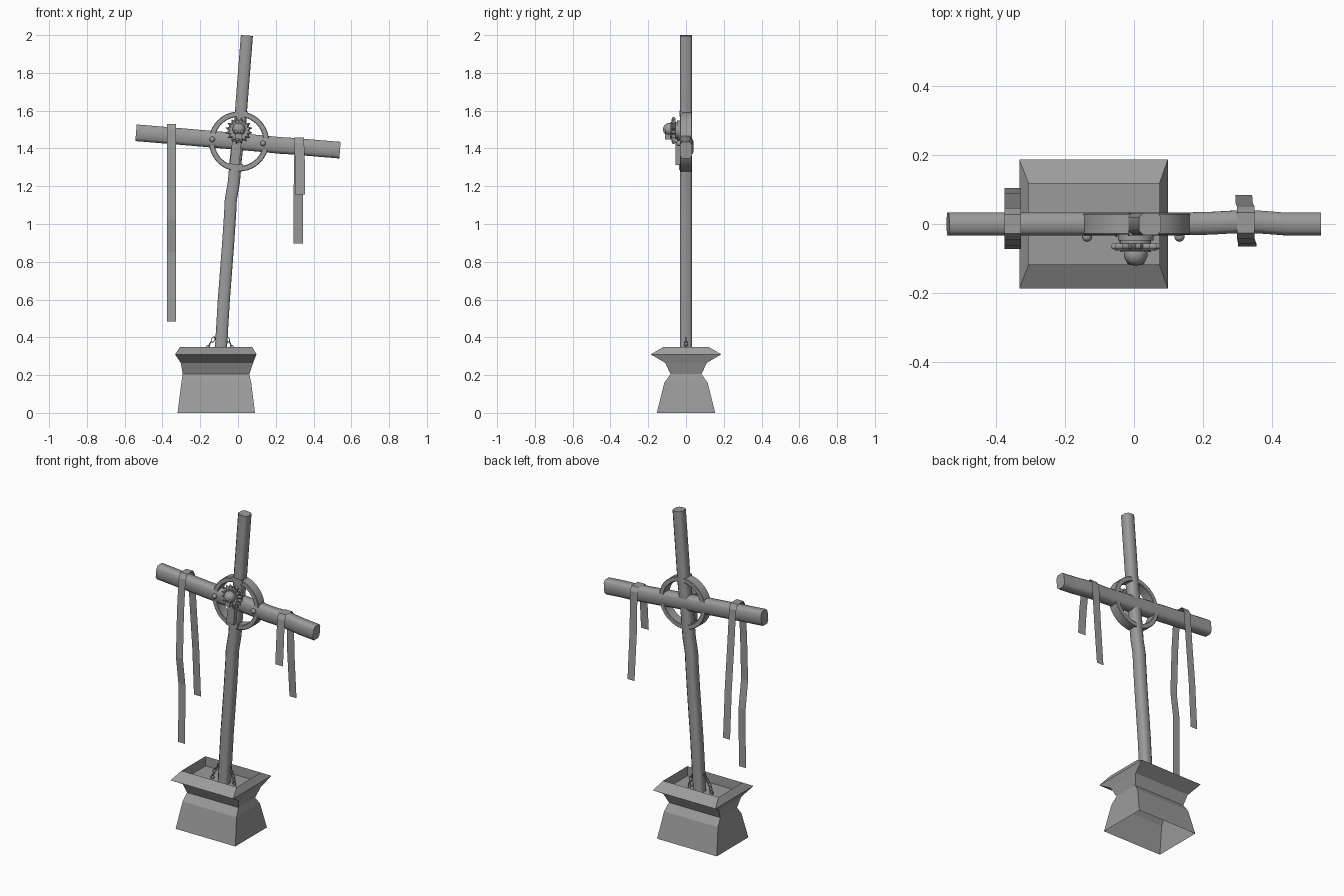
import bpy, bmesh, math
from mathutils import Vector, Matrix

if "Cube" in bpy.data.objects:
    bpy.data.objects.remove(bpy.data.objects["Cube"])


def make(name, verts, faces, smooth=None):
    me = bpy.data.meshes.new(name)
    me.from_pydata([tuple(v) for v in verts], [], faces)
    bm = bmesh.new()
    bm.from_mesh(me)
    bmesh.ops.recalc_face_normals(bm, faces=bm.faces)
    bm.to_mesh(me)
    bm.free()
    ob = bpy.data.objects.new(name, me)
    bpy.context.collection.objects.link(ob)
    if smooth:
        bpy.ops.object.select_all(action='DESELECT')
        ob.select_set(True)
        bpy.context.view_layer.objects.active = ob
        bpy.ops.object.shade_smooth_by_angle(angle=math.radians(smooth))
    return ob


def skin(name, rings, caps=(True, True), closed=False, smooth=None):
    n, m = len(rings[0]), len(rings)
    faces = [(i * n + j, i * n + (j + 1) % n,
              (i + 1) % m * n + (j + 1) % n, (i + 1) % m * n + j)
             for i in range(m if closed else m - 1) for j in range(n)]
    if not closed:
        if caps[0]:
            faces.append(tuple(range(n)))
        if caps[1]:
            faces.append(tuple((m - 1) * n + j for j in range(n)))
    return make(name, [v for r in rings for v in r], faces, smooth)


def timber(name, path, a, b, up, c=.62):
    """Sweep a chamfered rectangle (half sizes a, b) along a path."""
    sec = [(1, c), (c, 1), (-c, 1), (-1, c), (-1, -c), (-c, -1), (c, -1), (1, -c)]
    pts = [Vector(p) for p in path]
    rings = []
    for i, p in enumerate(pts):
        t = (pts[min(i + 1, len(pts) - 1)] - pts[max(i - 1, 0)]).normalized()
        y = Vector(up)
        s = t.cross(y).normalized()
        rings.append([p + s * a * u + y * b * v for u, v in sec])
    return skin(name, rings, smooth=60)


def lathe_y(name, cx, cz, profile, n=32, closed=False, smooth=35, wob=None):
    """Revolve (radius, y) pairs around an axis parallel to y."""
    rings = []
    for r, y in profile:
        rings.append([(cx + r * (wob(k) if wob else 1) * math.cos(2 * math.pi * k / n), y,
                       cz + r * (wob(k) if wob else 1) * math.sin(2 * math.pi * k / n))
                      for k in range(n)])
    return skin(name, rings, closed=closed, smooth=smooth)


def ball(name, loc, scale, seg=14):
    bpy.ops.mesh.primitive_uv_sphere_add(segments=seg, ring_count=seg // 2 + 1, radius=1, location=loc)
    ob = bpy.context.object
    ob.name, ob.scale = name, scale
    bpy.ops.object.shade_smooth()
    return ob


def box(name, loc, size, tilt=0.0):
    bpy.ops.mesh.primitive_cube_add(size=1, location=loc, rotation=(0, tilt, 0))
    ob = bpy.context.object
    ob.name, ob.scale = name, size
    return ob


# Stone base: hollow below, shallow basin on top
levels = [(-.32, .09, .155, 0), (-.30, .07, .115, .16), (-.293, .06, .082, .205),
          (-.303, .08, .11, .265), (-.333, .098, .187, .31), (-.306, .074, .118, .35),
          (-.306, .074, .118, .29)]
skin("base", [[(l, -y, z), (r, -y, z), (r, y, z), (l, y, z)] for l, r, y, z in levels],
     caps=(False, True))

# Leaning post and crossbeam
timber("post", [(-.094, 0, .28), (-.075, 0, .6), (-.052, 0, .9), (-.042, 0, 1.05), (-.038, 0, 1.13),
                (-.022, 0, 1.22), (-.012, 0, 1.34), (.012, 0, 1.55), (.03, 0, 1.78), (.047, 0, 1.998)],
       .032, .032, (0, 1, 0))
timber("crossbeam", [(-.54, 0, 1.483), (-.3, 0, 1.463), (0, 0, 1.437), (.12, 0, 1.426), (.22, .002, 1.416),
                     (.29, .006, 1.412), (.36, .006, 1.406), (.44, 0, 1.399), (.54, 0, 1.391)],
       .044, .033, (0, 1, 0))

# Wheel ring with a flat band section
lathe_y("ring", .005, 1.437, [(.130, -.028), (.133, -.031), (.156, -.031), (.159, -.028),
                              (.159, .028), (.156, .031), (.133, .031), (.130, .028)],
        n=40, closed=True)

# Front clamp plates on the post
box("lower_plate", (-.012, -.042, 1.375), (.05, .026, .12), .09)
box("upper_clamp", (.018, -.027, 1.585), (.068, .016, .025), .09)
box("lower_clamp", (-.014, -.03, 1.305), (.076, .016, .03), .09)

# Bolts where ring and beam meet
for i, (x, z) in enumerate([(-.136, 1.448), (.132, 1.427)]):
    ball(f"bolt_{i}", (x, -.037, z), (.015, .015, .015), 10)

# Spiked badge with skull
lathe_y("badge_back", .005, 1.495, [(.052, -.03), (.052, -.048)], n=24)
lathe_y("badge_spikes", .005, 1.495, [(.06, -.056), (.066, -.062), (.066, -.07), (.055, -.077)],
        n=32, smooth=None, wob=lambda k: 1.1 if k % 2 else .82)
lathe_y("badge_hub", .005, 1.495, [(.045, -.045), (.045, -.082)], n=24)
ball("skull_cranium", (.005, -.087, 1.502), (.035, .035, .034))
box("skull_jaw", (.004, -.094, 1.464), (.034, .034, .03), .08)
for s in (-1, 1):
    ball("skull_eye_rim", (.005 + s * .015, -.112, 1.49), (.011, .007, .010), 10)


# Cloth strips draped over the beam (single sheets)
def strip(name, path):
    v, f = [], []
    for i, (l, r, y, z) in enumerate(path):
        v += [(l, y, z), (r, y, z)]
        if i:
            f.append((2 * i - 2, 2 * i - 1, 2 * i + 1, 2 * i))
    make(name, v, f)


L, R = -.376, -.328
strip("left_strip", [(L, R, y, z) for y, z in
      [(-.05, .485), (-.048, .85), (-.072, 1.02), (-.062, 1.3), (-.046, 1.5), (-.028, 1.53),
       (.028, 1.53), (.046, 1.5), (.062, 1.3), (.088, 1.02), (.105, .72)]])
strip("right_strip", [(.302, .355, -.066, 1.155), (.302, .355, -.056, 1.3), (.299, .35, -.042, 1.43),
                      (.299, .35, -.026, 1.457), (.299, .35, .034, 1.457), (.299, .35, .05, 1.43),
                      (.295, .345, .06, 1.2), (.295, .343, .084, .897)])

# Chains anchoring the post in the basin
for s, (x0, x1) in ((-1, (-.112, -.175)), (1, (-.07, -.025))):
    for i in range(6):
        t = i / 5
        bpy.ops.mesh.primitive_torus_add(major_segments=10, minor_segments=5,
                                         major_radius=.014, minor_radius=.0035)
        ob = bpy.context.object
        ob.name = f"chain_link_{'left' if s < 0 else 'right'}_{i}"
        d = Vector((x1 - x0, 0, -.11)).normalized()
        rot = d.to_track_quat('X', 'Z').to_matrix().to_4x4()
        ob.matrix_world = (Matrix.Translation((x0 + (x1 - x0) * t + s * .012 * math.sin(t * 3.14), 0, .41 - .11 * t))
                           @ rot @ Matrix.Rotation(math.pi / 2 * (i % 2), 4, 'X')
                           @ Matrix.Diagonal((1, .65, 1, 1)))
        bpy.ops.object.shade_smooth()

# Dark grey finish on every part
dark = bpy.data.materials.new("dark_grey")
dark.diffuse_color = (.33, .33, .33, 1)
dark.use_nodes = True
dark.node_tree.nodes["Principled BSDF"].inputs["Base Color"].default_value = dark.diffuse_color
for ob in bpy.context.scene.objects:
    ob.data.materials.clear()
    ob.data.materials.append(dark)
